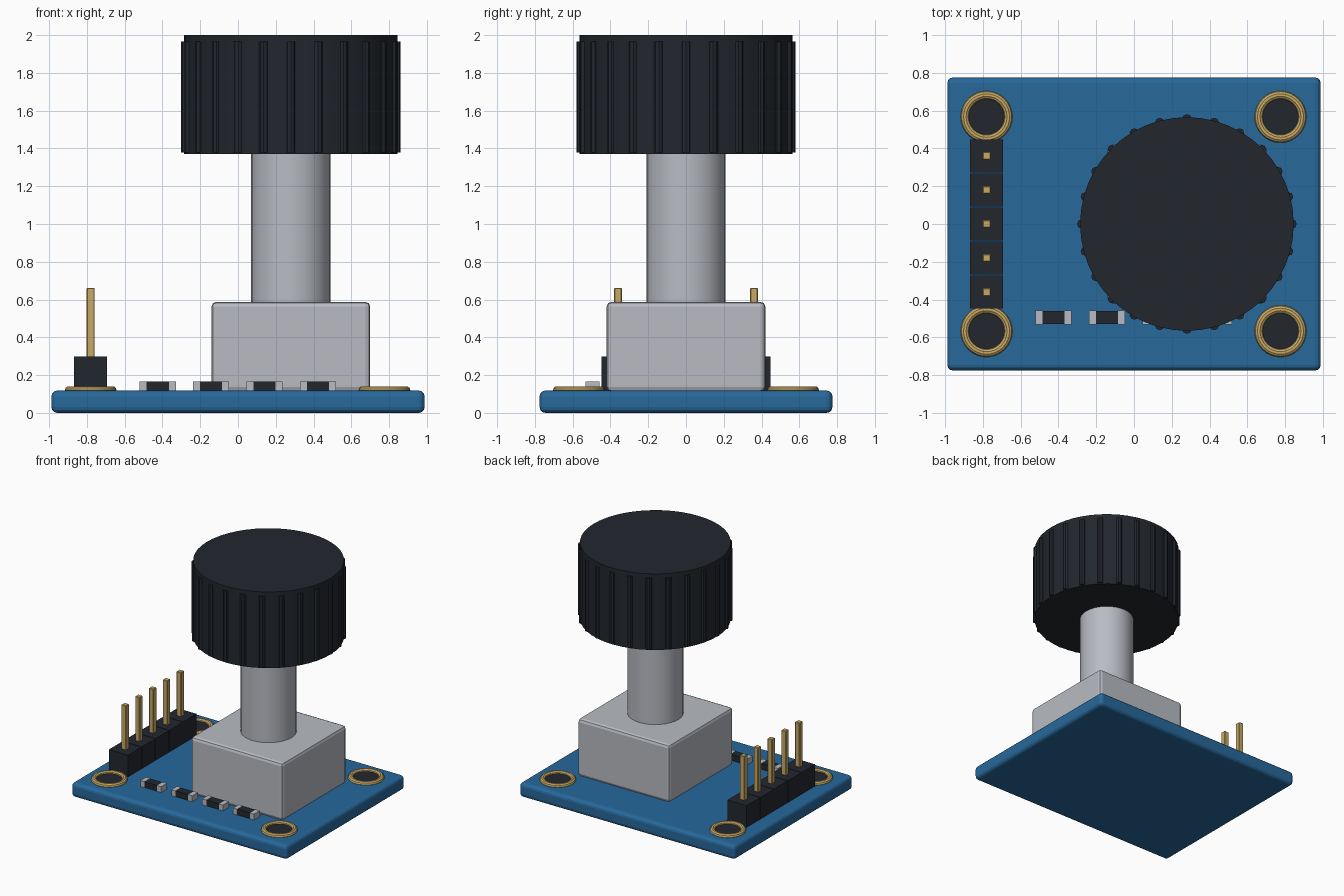
import bpy
from math import cos, sin, radians, tau

if "Cube" in bpy.data.objects:
    bpy.data.objects.remove(bpy.data.objects["Cube"])

def material(name, rgb):
    m = bpy.data.materials.new(name)
    m.diffuse_color = (*rgb, 1)
    m.use_nodes = True
    m.node_tree.nodes["Principled BSDF"].inputs["Base Color"].default_value = m.diffuse_color
    return m

BLUE = material("board_blue", (0.02, 0.14, 0.33))
BLACK = material("black_plastic", (0.016, 0.02, 0.027))
GOLD = material("gold", (0.58, 0.40, 0.13))
STEEL = material("steel", (0.48, 0.50, 0.54))

def finish(name, mat, bevel=0, segments=2, smooth=True):
    o = bpy.context.object
    o.name = name
    o.data.materials.append(mat)
    if bevel:
        b = o.modifiers.new("bevel", 'BEVEL')
        b.width, b.segments = bevel, segments
    if smooth:
        bpy.ops.object.shade_smooth_by_angle(angle=radians(35))
    return o

def box(name, mat, center, z0, z1, sx, sy, bevel=0, segments=2):
    x, y = center
    bpy.ops.mesh.primitive_cube_add(size=1, location=(x, y, (z0 + z1) / 2))
    bpy.context.object.scale = (sx, sy, z1 - z0)
    bpy.ops.object.transform_apply(location=False, rotation=False, scale=True)
    return finish(name, mat, bevel, segments, smooth=False)

def cylinder(name, mat, center, z0, z1, r, sides=32):
    x, y = center
    bpy.ops.mesh.primitive_cylinder_add(vertices=sides, radius=r, depth=z1 - z0,
                                        location=(x, y, (z0 + z1) / 2))
    return finish(name, mat)

TOP = 0.118          # board surface height
AXIS = (0.28, 0)     # encoder axis

# Circuit board
box("board", BLUE, (0, 0), 0, TOP, 1.975, 1.55, 0.03, 3)

# Mounting holes with plated rims
for i, x in enumerate((-0.78, 0.775)):
    for j, y in enumerate((-0.567, 0.567)):
        bpy.ops.mesh.primitive_torus_add(location=(x, y, 0.12), major_radius=0.115,
                                         minor_radius=0.022, major_segments=32, minor_segments=10)
        finish(f"mount_rim_{i}{j}", GOLD)
        cylinder(f"mount_hole_{i}{j}", BLACK, (x, y), 0.06, 0.125, 0.096)

# Encoder housing, shaft and knob
box("encoder_housing", STEEL, AXIS, 0.112, 0.588, 0.84, 0.84, 0.025)
cylinder("encoder_shaft", STEEL, AXIS, 0.57, 1.42, 0.21)
cylinder("knob", BLACK, AXIS, 1.37, 2.0, 0.565, 48)

# Grip ridges around the knob
for i in range(24):
    a = tau * i / 24
    pos = (AXIS[0] + 0.556 * cos(a), AXIS[1] + 0.556 * sin(a))
    cylinder(f"knob_ridge_{i}", BLACK, pos, 1.378, 1.967, 0.025, 8)

# Pin header
for i in range(5):
    pos = (-0.78, (i - 2) * 0.18)
    box(f"header_block_{i}", BLACK, pos, 0.112, 0.298, 0.175, 0.175)
    box(f"header_pin_{i}", GOLD, pos, 0.15, 0.662, 0.042, 0.042, 0.004, 1)

# Surface-mount resistors
for i in range(4):
    x, y = -0.425 + i * 0.283, -0.495
    box(f"resistor_body_{i}", BLACK, (x, y), 0.115, 0.166, 0.118, 0.07)
    for side, s in (("left", -1), ("right", 1)):
        box(f"resistor_{side}_cap_{i}", STEEL, (x + s * 0.077, y), 0.115, 0.167, 0.037, 0.075)
